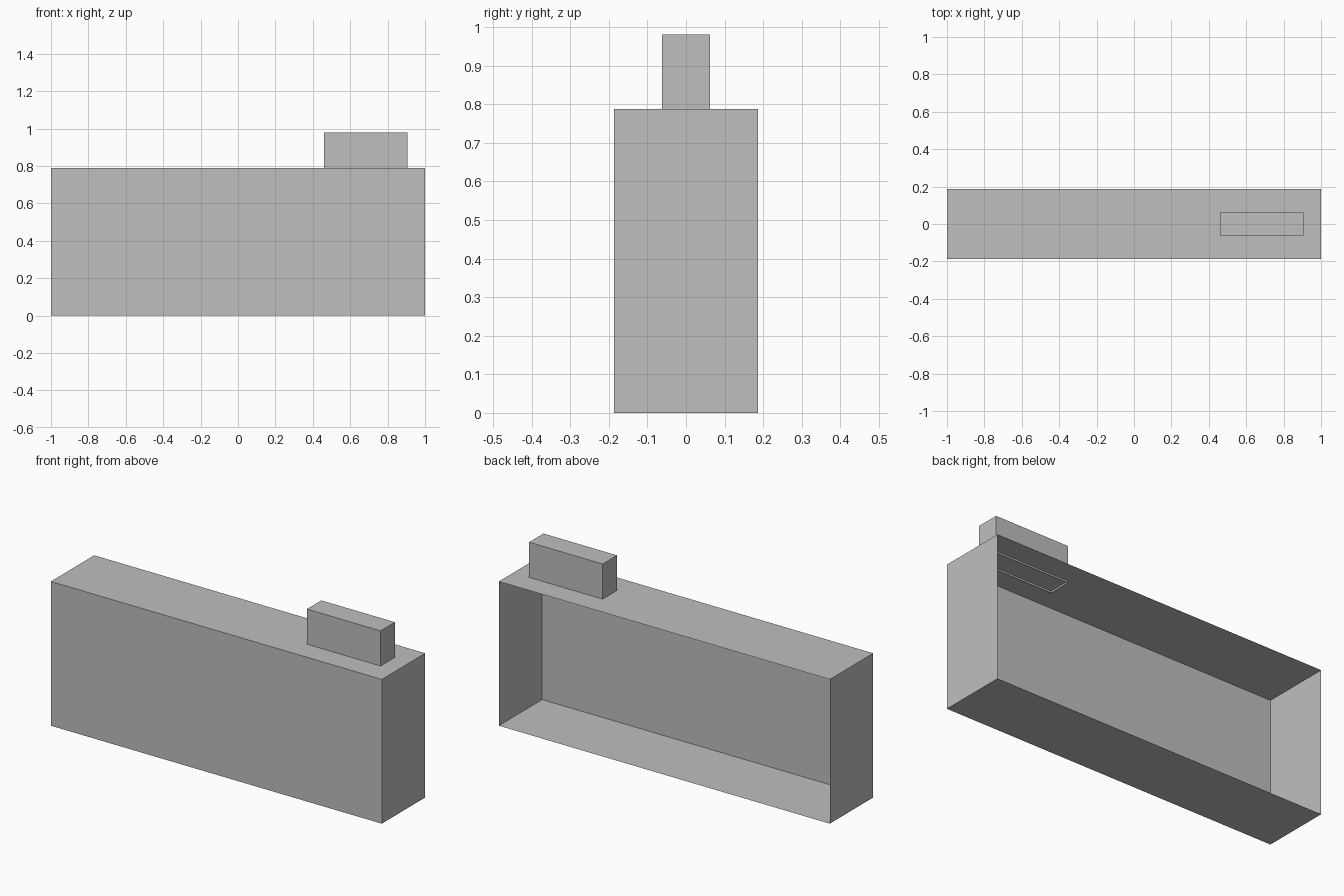
import bpy, bmesh
from mathutils import Matrix, Vector

if "Cube" in bpy.data.objects:
    bpy.data.objects.remove(bpy.data.objects["Cube"])

grey = bpy.data.materials.new("plain grey")
grey.diffuse_color = (0.52, 0.52, 0.52, 1)
grey.use_nodes = True
grey.node_tree.nodes["Principled BSDF"].inputs["Base Color"].default_value = grey.diffuse_color


def open_box(name, low, high, open_side):
    """Thin-walled box between two corners, missing the face towards open_side."""
    low, high, open_side = Vector(low), Vector(high), Vector(open_side)
    bm = bmesh.new()
    bmesh.ops.create_cube(
        bm, size=1,
        matrix=Matrix.Translation((low + high) / 2) @ Matrix.Diagonal((*(high - low), 1)))
    bm.normal_update()
    missing = [f for f in bm.faces if f.normal.dot(open_side) > 0.9]
    bmesh.ops.delete(bm, geom=missing, context='FACES')
    mesh = bpy.data.meshes.new(name)
    bm.to_mesh(mesh)
    bm.free()
    mesh.materials.append(grey)
    obj = bpy.data.objects.new(name, mesh)
    bpy.context.collection.objects.link(obj)
    return obj


# Long main body, open at the back
open_box("body_shell", (-1, -0.187, 0), (1, 0.187, 0.788), (0, 1, 0))

# Small block on the roof, open below and sunk slightly through the roof
open_box("roof_block", (0.46, -0.062, 0.778), (0.905, 0.062, 0.98), (0, 0, -1))
